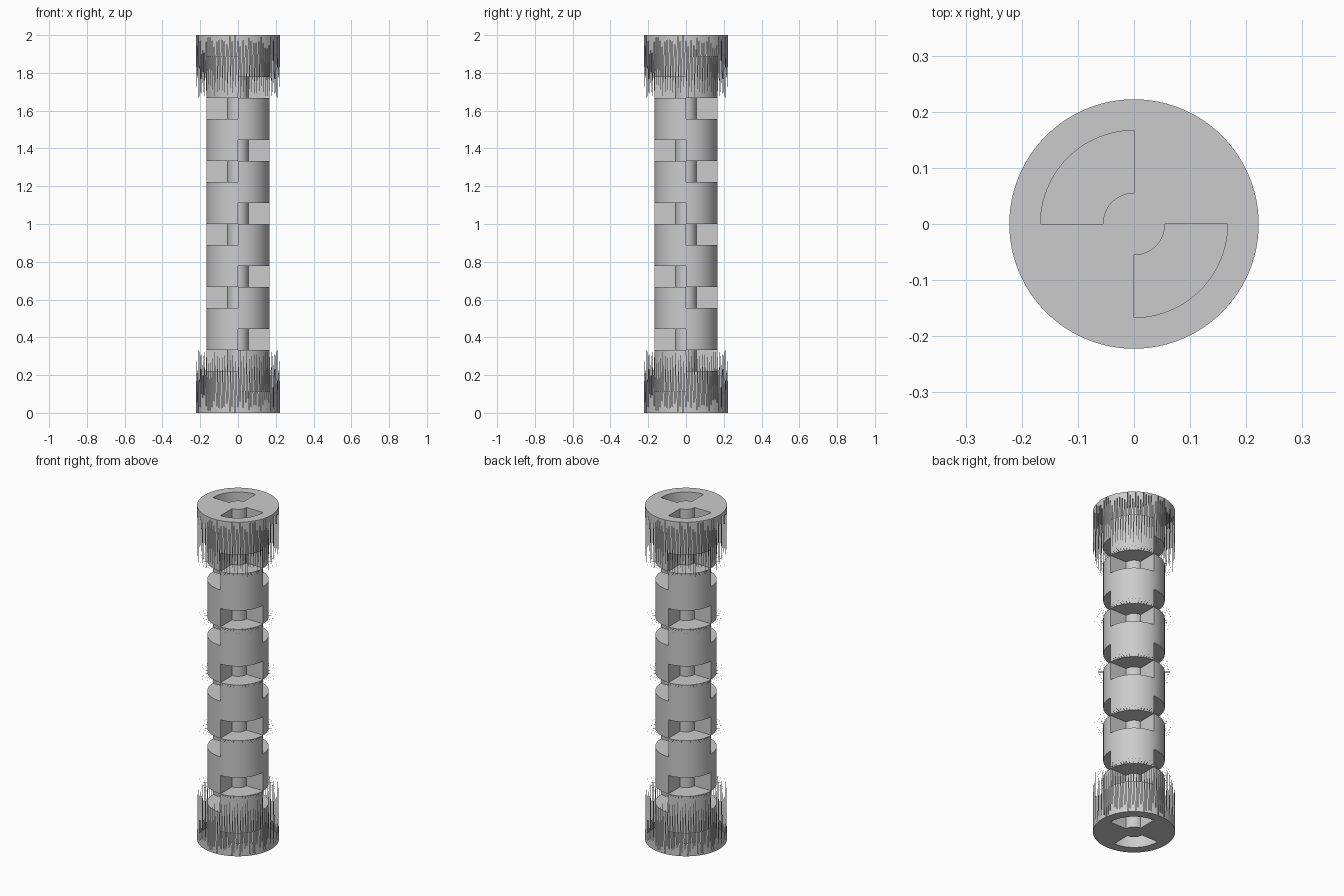
import bpy, bmesh, math

cube = bpy.data.objects.get("Cube")
if cube:
    bpy.data.objects.remove(cube, do_unlink=True)

U = 1 / 9                          # one module; the rod is 18 modules tall
CORE, BODY, CAP = 0.5 * U, 1.5 * U, 2 * U
SEGS = 24                          # segments per quarter turn
TEETH = 72

grey = bpy.data.materials.new("light grey")
grey.use_nodes = True
grey.diffuse_color = (0.6, 0.6, 0.6, 1)
grey.node_tree.nodes["Principled BSDF"].inputs["Base Color"].default_value = (0.6, 0.6, 0.6, 1)


def arc(bm, r, z, start, sweep=90):
    n = SEGS * sweep // 90
    angles = [math.radians(start + sweep * i / n) for i in range(n + 1)]
    return [bm.verts.new((r * math.cos(a), r * math.sin(a), z)) for a in angles]


def strip(bm, a, b):
    for i in range(len(a) - 1):
        bm.faces.new((a[i], a[i + 1], b[i + 1], b[i]))


def finish(bm, name):
    bmesh.ops.remove_doubles(bm, verts=bm.verts, dist=1e-5)
    mesh = bpy.data.meshes.new(name)
    bm.to_mesh(mesh)
    bm.free()
    mesh.materials.append(grey)
    obj = bpy.data.objects.new(name, mesh)
    bpy.context.collection.objects.link(obj)
    bpy.ops.object.select_all(action='DESELECT')
    obj.select_set(True)
    bpy.context.view_layer.objects.active = obj
    bpy.ops.object.shade_smooth_by_angle(angle=math.radians(30))


def sector(bm, start, z0, z1, bottom=True, top=True):
    """Quarter block around the core, optionally open at an end."""
    lo_in, lo_out = arc(bm, CORE, z0, start), arc(bm, BODY, z0, start)
    hi_in, hi_out = arc(bm, CORE, z1, start), arc(bm, BODY, z1, start)
    strip(bm, lo_out, hi_out)
    bm.faces.new((lo_in[0], lo_out[0], hi_out[0], hi_in[0]))
    bm.faces.new((lo_out[-1], lo_in[-1], hi_in[-1], hi_out[-1]))
    if bottom:
        strip(bm, lo_in, lo_out)
    if top:
        strip(bm, hi_out, hi_in)


# Two pairs of opposite quarters, staggered by one module
A_STARTS, B_STARTS = (0, 180), (90, 270)
for name, starts, shift in (("quarter_blocks_a", A_STARTS, 0),
                            ("quarter_blocks_b", B_STARTS, 1)):
    bm = bmesh.new()
    for start in starts:
        for k in range(6):
            z = 3 * k + shift
            sector(bm, start, z * U, (z + 2) * U, bottom=z > 0, top=z < 16)
    finish(bm, name)

# Central core
bm = bmesh.new()
strip(bm, arc(bm, CORE, 0, 0, 360), arc(bm, CORE, 2, 0, 360))
finish(bm, "core")

# End plates with a pair of quarter openings, and toothed skirts
for name, z, inner, closed in (("bottom", 0, 3 * U, B_STARTS),
                               ("top", 2, 15 * U, A_STARTS)):
    bm = bmesh.new()
    strip(bm, arc(bm, BODY, z, 0, 360), arc(bm, CAP, z, 0, 360))
    for start in closed:
        strip(bm, arc(bm, CORE, z, start), arc(bm, BODY, z, start))
    bm.faces.new(arc(bm, CORE, z, 0, 360)[:-1])
    for f in bm.faces:
        f.normal_update()
        if f.normal.z * (z - 1) < 0:
            f.normal_flip()
    finish(bm, name + "_plate")

    bm = bmesh.new()
    rim = arc(bm, CAP, z, 0, 360)
    tips = arc(bm, CAP, inner, 0, 360)
    for i in range(len(rim) - 1):
        tri = (rim[i], rim[i + 1], tips[i])
        bm.faces.new(tri if z == 0 else tri[::-1])
    finish(bm, name + "_skirt_teeth")

# Thin radial needles where the staggered notches meet
bm = bmesh.new()
for k in range(1, 6):
    for i in range(TEETH):
        a, step = 2 * math.pi * i / TEETH, 2 * math.pi / TEETH
        points = [(CORE, a), (CAP, a + step / 2), (CORE, a + step)]
        tri = [bm.verts.new((r * math.cos(t), r * math.sin(t), 3 * k * U)) for r, t in points]
        in_a = (i * 4 // TEETH) % 2 == 0
        bm.faces.new(tri[::-1] if in_a else tri)
finish(bm, "notch_needles")
